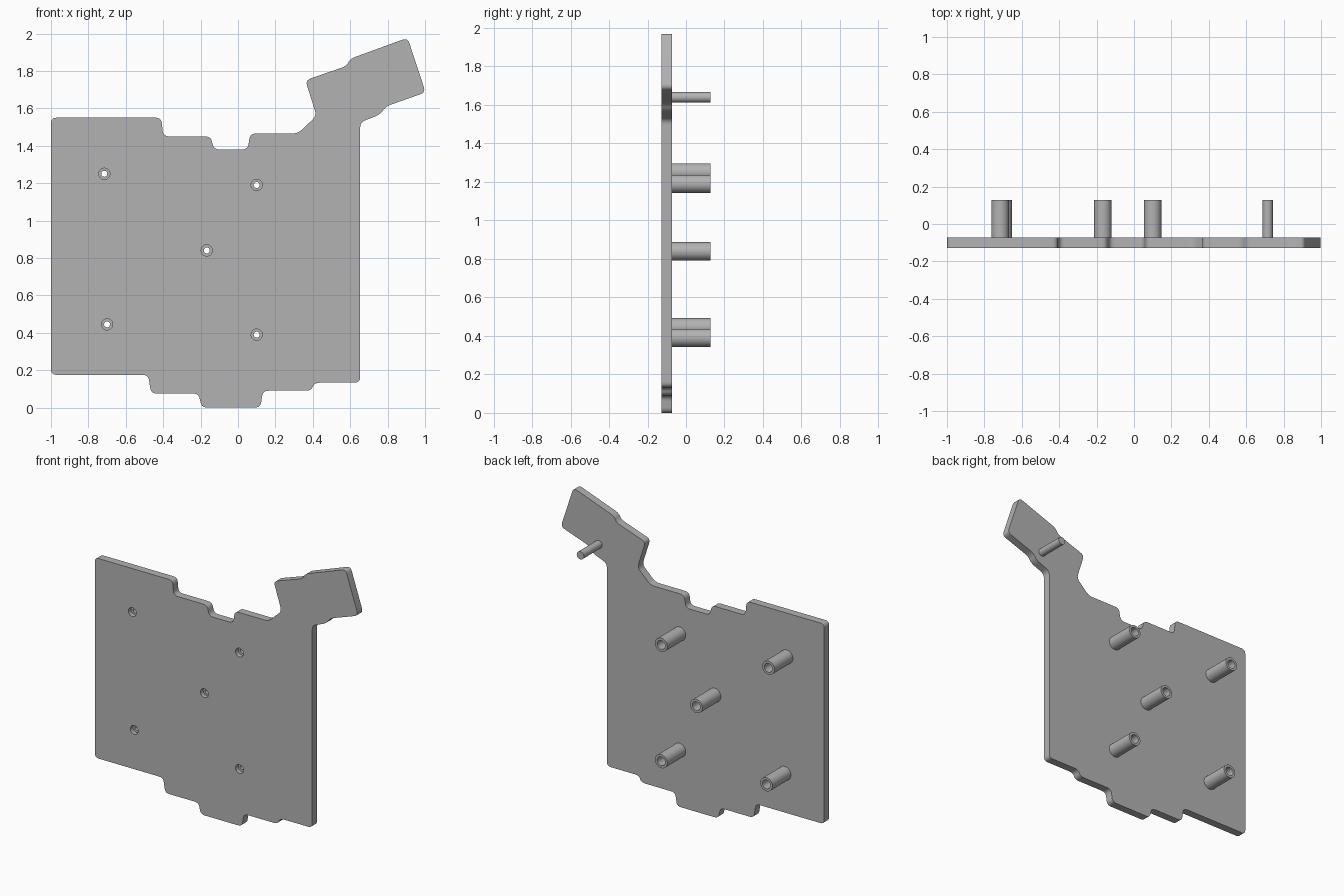
import bpy, bmesh
from math import radians, cos, sin, tau
from mathutils import Vector, Matrix

cube = bpy.data.objects.get("Cube")
if cube:
    bpy.data.objects.remove(cube, do_unlink=True)

FRONT, BACK, TIP = -0.127, -0.073, 0.127   # plate front, plate back, post ends
HOLE, PILOT, POST = 0.03, 0.016, 0.047     # radii

grey = bpy.data.materials.new("plain_grey")
grey.use_nodes = True
grey.diffuse_color = (0.45, 0.45, 0.45, 1)
grey.node_tree.nodes["Principled BSDF"].inputs["Base Color"].default_value = grey.diffuse_color


def make_object(name, bm):
    bmesh.ops.recalc_face_normals(bm, faces=bm.faces)
    mesh = bpy.data.meshes.new(name)
    bm.to_mesh(mesh)
    bm.free()
    mesh.materials.append(grey)
    obj = bpy.data.objects.new(name, mesh)
    bpy.context.collection.objects.link(obj)
    return obj


def smooth(obj):
    bpy.ops.object.select_all(action='DESELECT')
    obj.select_set(True)
    bpy.context.view_layer.objects.active = obj
    bpy.ops.object.shade_smooth_by_angle(angle=radians(35))


def rounded(points, radius=0.03, steps=5):
    """Replace each corner with a short curve."""
    out = []
    for i, corner in enumerate(points):
        p = Vector(corner)
        a, b = Vector(points[i - 1]) - p, Vector(points[(i + 1) % len(points)]) - p
        start = p + a.normalized() * min(radius, a.length * 0.45)
        end = p + b.normalized() * min(radius, b.length * 0.45)
        for k in range(steps + 1):
            t = k / steps
            out.append(start * (1 - t) ** 2 + p * 2 * t * (1 - t) + end * t ** 2)
    return out


def lathe(name, profile, x, z, closed=False, sides=32):
    """Revolve (radius, y) points about an axis running front to back."""
    bm = bmesh.new()
    rings = [[bm.verts.new((x + r * cos(tau * i / sides), y, z + r * sin(tau * i / sides)))
              for i in range(sides)] for r, y in profile]
    pairs = list(zip(rings, rings[1:]))
    if closed:
        pairs.append((rings[-1], rings[0]))
    else:
        bm.faces.new(rings[0])
        bm.faces.new(rings[-1])
    for a, b in pairs:
        for i in range(sides):
            j = (i + 1) % sides
            bm.faces.new((a[i], a[j], b[j], b[i]))
    return make_object(name, bm)


# Plate outline as x, z corners, clockwise from the upper left
outline = [
    (-1, 1.55), (-0.41, 1.55), (-0.4, 1.45), (-0.145, 1.45), (-0.13, 1.38),
    (0.052, 1.38), (0.065, 1.465), (0.32, 1.465), (0.42, 1.56), (0.36, 1.75),
    (0.58, 1.826), (0.6, 1.865), (0.907, 1.977), (1.003, 1.685), (0.79, 1.61),
    (0.76, 1.567), (0.653, 1.525), (0.653, 0.133), (0.41, 0.133), (0.39, 0.09),
    (0.133, 0.09), (0.12, 0), (-0.195, 0), (-0.21, 0.075), (-0.465, 0.075),
    (-0.48, 0.175), (-1, 0.175)]
bm = bmesh.new()
face = bm.faces.new([bm.verts.new((p.x, FRONT, p.y)) for p in rounded(outline)])
new = bmesh.ops.extrude_face_region(bm, geom=[face])["geom"]
bmesh.ops.translate(bm, verts=[v for v in new if isinstance(v, bmesh.types.BMVert)],
                    vec=(0, BACK - FRONT, 0))
plate = make_object("plate", bm)

# Hollow posts, each with a stepped screw hole through the plate
posts = {"upper_right": (-0.715, 1.25), "upper_left": (0.1, 1.19), "centre": (-0.167, 0.84),
         "lower_right": (-0.7, 0.445), "lower_left": (0.1, 0.39)}
step = FRONT + 0.03
for name, (x, z) in posts.items():
    cutter = lathe("cutter", [(HOLE, FRONT - 0.02), (HOLE, step),
                              (PILOT, step), (PILOT, BACK + 0.02)], x, z)
    cutter.hide_render = True
    mod = plate.modifiers.new("hole", 'BOOLEAN')
    mod.operation, mod.solver, mod.object = 'DIFFERENCE', 'EXACT', cutter
    bpy.context.view_layer.objects.active = plate
    bpy.ops.object.modifier_apply(modifier=mod.name)
    bpy.data.objects.remove(cutter, do_unlink=True)
    smooth(lathe(name + "_post", [(POST, BACK), (POST, TIP), (HOLE, TIP), (HOLE, BACK)],
                 x, z, closed=True))
smooth(plate)

# Solid locating peg behind the tilted tab
smooth(lathe("locating_peg", [(0.027, BACK), (0.027, TIP)], 0.715, 1.64))
